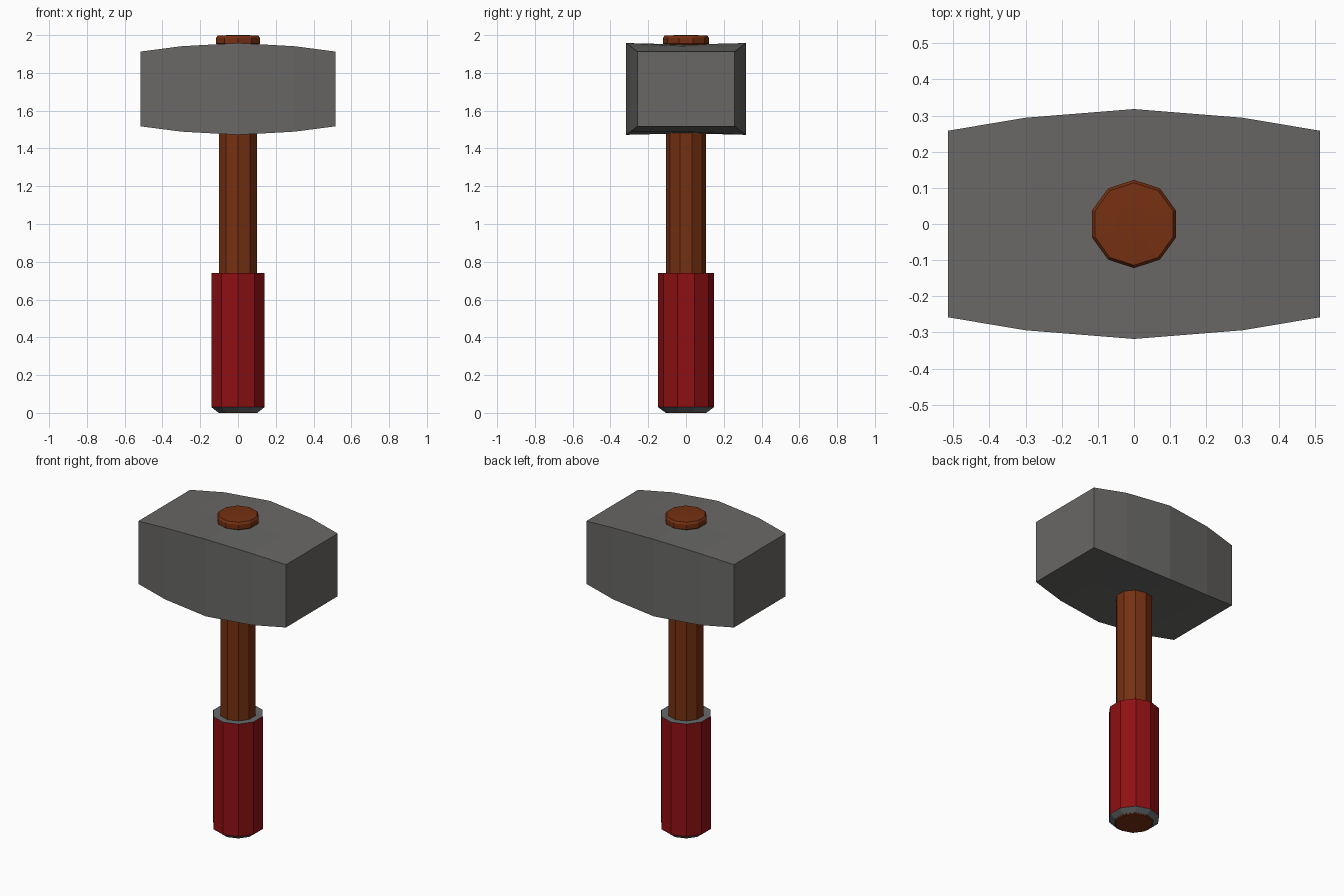
import bpy, bmesh
from math import cos, sin, pi

cube = bpy.data.objects.get("Cube")
if cube:
    bpy.data.objects.remove(cube, do_unlink=True)


def material(name, rgb):
    m = bpy.data.materials.new(name)
    m.use_nodes = True
    m.diffuse_color = (*rgb, 1)
    m.node_tree.nodes["Principled BSDF"].inputs["Base Color"].default_value = (*rgb, 1)
    return m


steel = material("dark steel", (0.14, 0.137, 0.132))
wood = material("brown wood", (0.18, 0.03, 0.006))
red = material("red grip", (0.27, 0.005, 0.006))
trim = material("grip trim grey", (0.13, 0.145, 0.15))


def loft(name, rings, mats):
    """Skin matching rings of points and cap both ends."""
    bm = bmesh.new()
    loops = [[bm.verts.new(p) for p in ring] for ring in rings]
    n = len(loops[0])
    for a, b in zip(loops, loops[1:]):
        for i in range(n):
            j = (i + 1) % n
            bm.faces.new((a[i], a[j], b[j], b[i]))
    bm.faces.new(loops[0])
    bm.faces.new(loops[-1])
    bmesh.ops.recalc_face_normals(bm, faces=bm.faces)
    mesh = bpy.data.meshes.new(name)
    bm.to_mesh(mesh)
    bm.free()
    for m in mats:
        mesh.materials.append(m)
    obj = bpy.data.objects.new(name, mesh)
    bpy.context.collection.objects.link(obj)
    return obj


def turned(name, profile, mats, sides=10):
    """Ten-sided turned part from (radius, height) pairs."""
    angles = [pi / 2 + 2 * pi * k / sides for k in range(sides)]
    return loft(name, [[(r * cos(a), r * sin(a), z) for a in angles]
                       for r, z in profile], mats)


# Wooden handle with flared butt and rounded top cap
turned("handle", [(0.108, 0), (0.115, 0.008), (0.115, 0.03), (0.106, 0.05),
                  (0.106, 1.94), (0.122, 1.955), (0.122, 1.985), (0.114, 1.997),
                  (0.05, 2.0)], [wood])

# Grip sleeve: red sides, grey chamfer and top rim
grip = turned("grip", [(0.115, 0.006), (0.148, 0.03), (0.148, 0.74)], [red, trim])
for f in grip.data.polygons:
    f.material_index = 1 if abs(f.normal.z) > 0.3 else 0

# Hammer head: barrelled block, slightly pinched where the handle passes
MID = 1.715
sections = []
for x, hy, hz, dip in [(-0.515, 0.258, 0.198, 0), (-0.3, 0.294, 0.226, 0),
                       (0, 0.318, 0.243, 0.008),
                       (0.3, 0.294, 0.226, 0), (0.515, 0.258, 0.198, 0)]:
    half = [(-hy, hz), (0, hz - dip), (hy, hz)]
    outline = half + [(-y, -z) for y, z in half]
    sections.append([(x, y, MID + z) for y, z in outline])
loft("hammer_head", sections, [steel])
